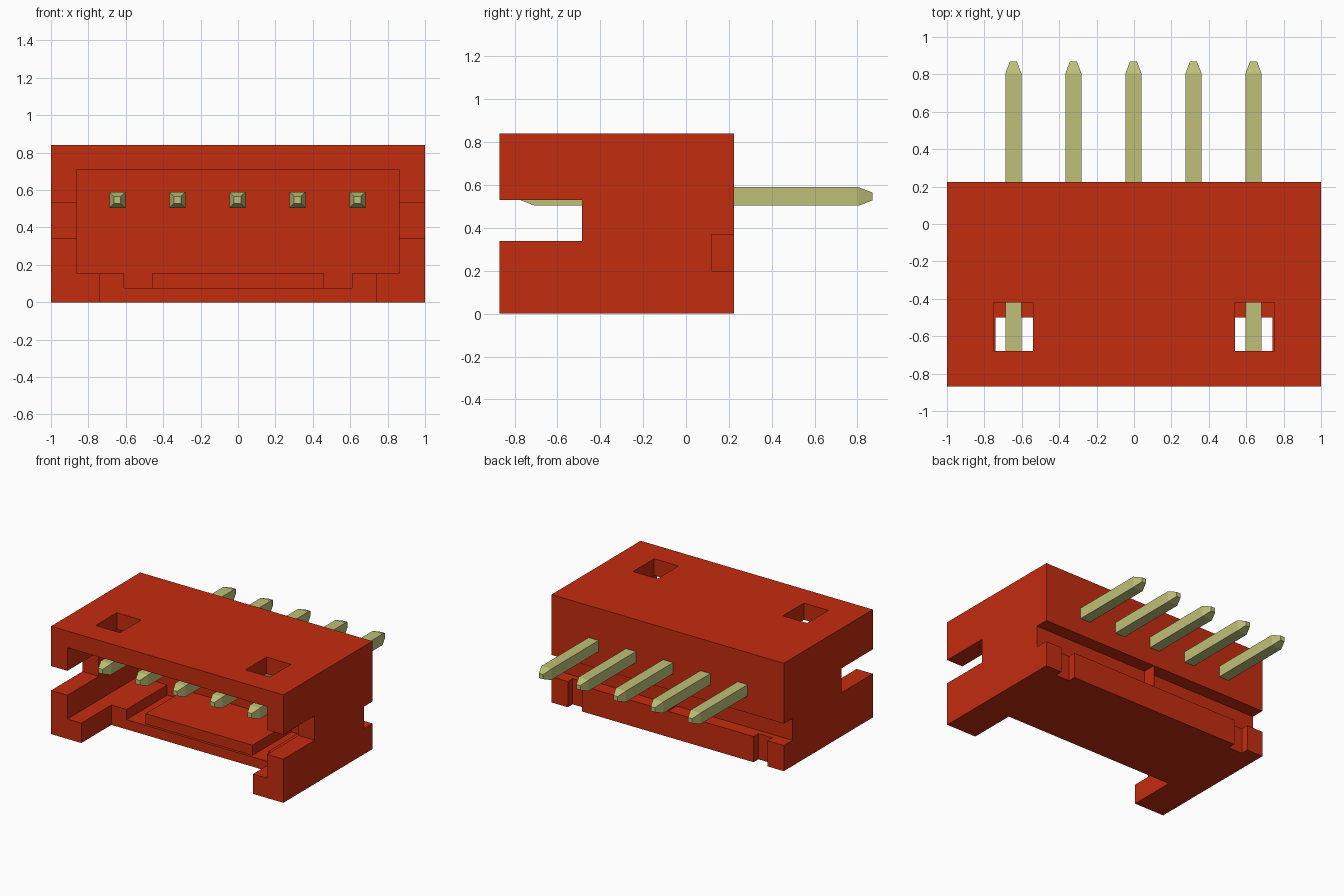
import bpy
import bmesh
from mathutils import Matrix

default = bpy.data.objects.get("Cube")
if default:
    bpy.data.objects.remove(default, do_unlink=True)


def make_material(name, color):
    mat = bpy.data.materials.new(name)
    mat.use_nodes = True
    mat.diffuse_color = (*color, 1)
    mat.node_tree.nodes["Principled BSDF"].inputs["Base Color"].default_value = (*color, 1)
    return mat


red = make_material("red plastic", (0.55, 0.025, 0.0045))
brass = make_material("pale brass", (0.52, 0.53, 0.185))


def add_object(name, bm, mat):
    mesh = bpy.data.meshes.new(name)
    bm.normal_update()
    bm.to_mesh(mesh)
    bm.free()
    mesh.materials.append(mat)
    obj = bpy.data.objects.new(name, mesh)
    bpy.context.scene.collection.objects.link(obj)
    return obj


def box(name, xs, ys, zs, mat=red):
    """Box from its extents along each axis."""
    spans = [sorted(s) for s in (xs, ys, zs)]
    centre = [(a + b) / 2 for a, b in spans]
    size = [b - a for a, b in spans]
    bm = bmesh.new()
    bmesh.ops.create_cube(bm, size=1, matrix=Matrix.Translation(centre) @ Matrix.Diagonal((*size, 1)))
    return add_object(name, bm, mat)


def cut(target, xs, ys, zs):
    """Subtract a box from the target."""
    cutter = box("cutter", xs, ys, zs)
    cutter.hide_render = True
    mod = target.modifiers.new("cut", 'BOOLEAN')
    mod.operation = 'DIFFERENCE'
    mod.solver = 'EXACT'
    mod.object = cutter
    bpy.context.view_layer.objects.active = target
    bpy.ops.object.modifier_apply(modifier=mod.name)
    bpy.data.objects.remove(cutter, do_unlink=True)


# Housing shell with its mating cavity
FRONT, BACK, HEIGHT = -0.87, 0.225, 0.84
CAVITY_BACK = 0.0
housing = box("housing", (-1, 1), (FRONT, BACK), (0, HEIGHT))
cut(housing, (-0.86, 0.86), (-1, CAVITY_BACK), (0.155, 0.71))

# Open front of the floor, leaving a leg on each side
cut(housing, (-0.74, 0.74), (-1, -0.5), (-0.1, 0.2))
# Small step at the front of the raised floor
cut(housing, (-0.5, 0.5), (-0.6, -0.48), (0.075, 0.2))
# Undercut along the back
cut(housing, (-1.1, 1.1), (0.12, 0.3), (0.2, 0.37))

for s in (-1, 1):
    # Slot in the side wall
    cut(housing, (s * 0.8, s * 1.1), (-1, -0.485), (0.34, 0.53))
    # Keying groove in the floor
    cut(housing, (s * 0.46, s * 0.61), (-0.6, CAVITY_BACK), (0.075, 0.2))
    # Latch window in the roof
    cut(housing, (s * 0.54, s * 0.75), (-0.68, -0.42), (0.6, 1))
    # Notch in the rear lip
    cut(housing, (s * 0.74, s * 0.86), (0.165, 0.3), (-0.1, 0.25))

# Thin web in the middle of the undercut
box("rear_web", (-0.003, 0.003), (0.11, BACK), (0.19, 0.38))


# Square contact pin with tapered ends, lofted along y
def pin(name, x, z):
    sections = ((-0.77, 0.018), (-0.705, 0.043), (0.805, 0.043), (0.87, 0.018))
    bm = bmesh.new()
    rings = [[bm.verts.new((x + i * r, y, z + k * r)) for i, k in ((-1, -1), (1, -1), (1, 1), (-1, 1))]
             for y, r in sections]
    for a, b in zip(rings, rings[1:]):
        for j in range(4):
            n = (j + 1) % 4
            bm.faces.new((a[j], a[n], b[n], b[j]))
    bm.faces.new(rings[0])
    bm.faces.new(rings[-1])
    bmesh.ops.recalc_face_normals(bm, faces=bm.faces)
    add_object(name, bm, brass)


for i in range(5):
    pin(f"contact_pin_{i + 1}", (i - 2) * 0.321 - 0.003, 0.547)
